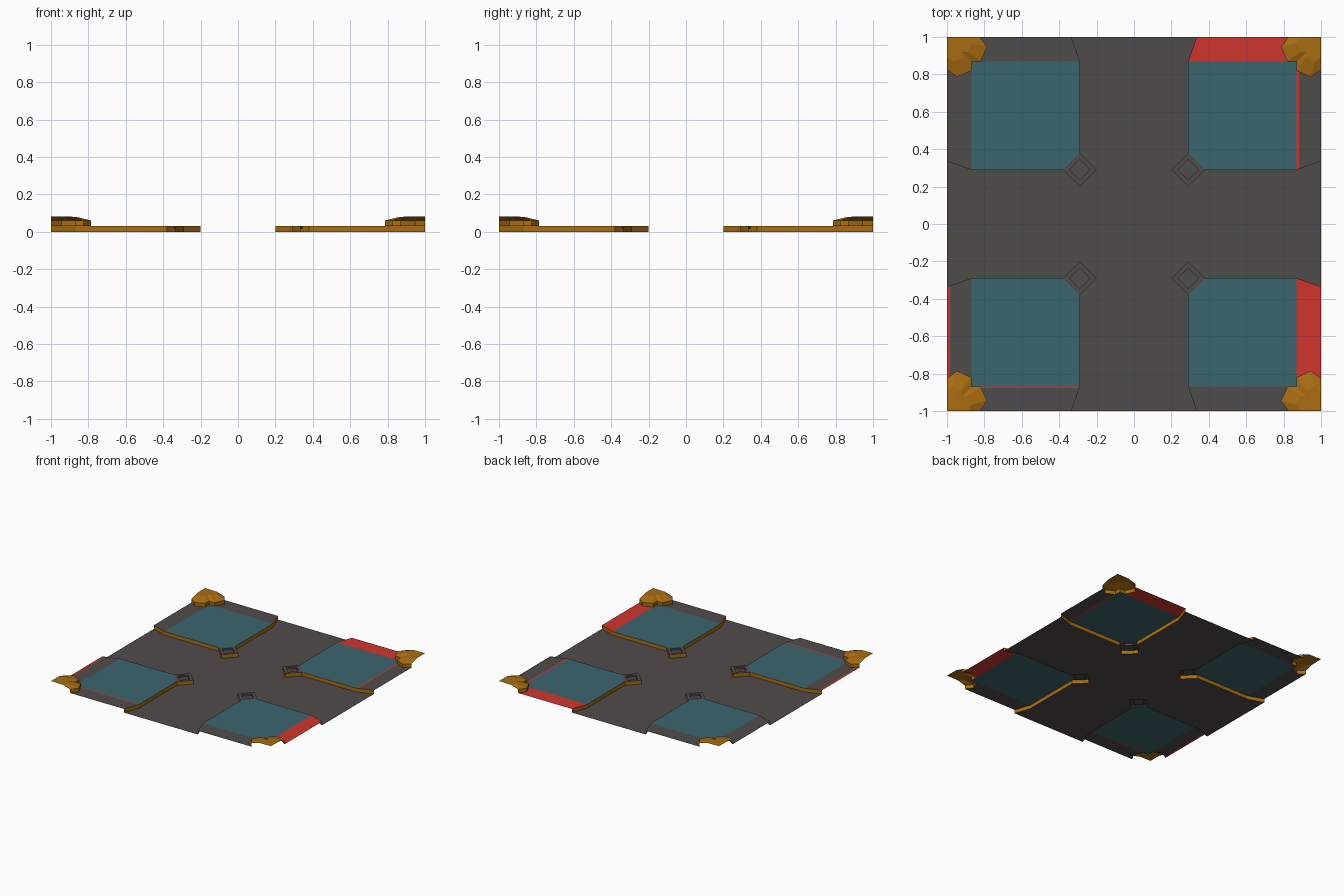
import bpy, bmesh

if "Cube" in bpy.data.objects:
    bpy.data.objects.remove(bpy.data.objects["Cube"])

H = 0.03          # height of the raised corner panels
A, B, F = 0.29, 0.87, 0.335   # panel inner edge, outer edge, flared end
D, D2 = 0.09, 0.055           # stud half diagonals
QUADS = [(1, 1), (-1, 1), (-1, -1), (1, -1)]


def mat(name, rgb):
    m = bpy.data.materials.new(name)
    m.diffuse_color = (*rgb, 1)
    m.use_nodes = True
    m.node_tree.nodes["Principled BSDF"].inputs["Base Color"].default_value = m.diffuse_color
    return m


GREY = mat("dark grey", (0.078, 0.071, 0.069))
TEAL = mat("teal", (0.043, 0.13, 0.153))
RED = mat("red", (0.63, 0.036, 0.028))
GOLD = mat("amber", (0.40, 0.152, 0.006))


def build(name, mats, faces):
    """faces: list of (points, material index); optional rule applied later"""
    bm = bmesh.new()
    for pts, mi in faces:
        f = bm.faces.new([bm.verts.new(p) for p in pts])
        f.material_index = mi
    bmesh.ops.remove_doubles(bm, verts=bm.verts, dist=1e-5)
    return finish(name, mats, bm)


def finish(name, mats, bm):
    me = bpy.data.meshes.new(name)
    bm.to_mesh(me)
    bm.free()
    for m in mats:
        me.materials.append(m)
    ob = bpy.data.objects.new(name, me)
    bpy.context.collection.objects.link(ob)
    return ob


def place(pts, q):
    """mirror points of the +x +y quadrant into quadrant q, keeping winding"""
    out = [(x * q[0], y * q[1], z) for x, y, z in pts]
    return out if q[0] * q[1] > 0 else out[::-1]


def flat(pts, z):
    return [(x, y, z) for x, y in pts]


def swap(pts):
    """mirror across the quadrant diagonal, keeping winding"""
    return [(y, x) for x, y in pts][::-1]


# inner boundary of one raised panel, running round the stud
edge = [(1, F), (B, A), (A + D, A), (A, A - D), (A - D, A), (A, A + D), (A, B), (F, 1)]

# cross shaped floor
outline = []
for q in QUADS:
    p = [(x * q[0], y * q[1], 0) for x, y in edge]
    outline += p if q[0] * q[1] > 0 else p[::-1]
build("floor", [GREY], [(outline, 0)])

# raised panels: teal squares
square = [(A + D, A), (B, A), (B, B), (A, B), (A, A + D)]
build("panel_tops", [TEAL], [(place(flat(square, H), q), 0) for q in QUADS])

# walls round each panel and stud
walls = []
for q in QUADS:
    for a, b in zip(edge, edge[1:]):
        w = [(*b, 0), (*a, 0), (*a, H), (*b, H)]
        walls.append((place(w, q), 0))
build("panel_walls", [GOLD], walls)

# border strips with red markings
strip = [(A, B), (0.82, B), (0.785, 0.945), (0.825, 1), (F, 1)]
bm = bmesh.new()
for q in QUADS:
    for s in (strip, swap(strip)):
        bm.faces.new([bm.verts.new(p) for p in place(flat(s, H), q)])
for co, no in (((0.883, 0, 0), (1, 0, 0)), ((-0.983, 0, 0), (1, 0, 0)),
               ((0, -0.878, 0), (0, 1, 0))):
    bmesh.ops.bisect_plane(bm, geom=bm.verts[:] + bm.edges[:] + bm.faces[:],
                           plane_co=co, plane_no=no)
for f in bm.faces:
    xs, ys = [v.co.x for v in f.verts], [v.co.y for v in f.verts]
    c = f.calc_center_median()
    back = c.x > 0 and min(ys) > B - 0.01
    right = c.y < 0 and min(xs) > B - 0.01
    thin_r = c.y > 0 and min(xs) > B - 0.01 and max(xs) < 0.884
    thin_l = c.y < 0 and max(xs) < -0.982
    thin_f = c.x < 0 and max(ys) < -B + 0.01 and min(ys) > -0.879
    f.material_index = int(back or right or thin_r or thin_l or thin_f)
finish("border_strips", [GREY, RED], bm)


# diamond studs with a recessed middle
def diamond(r, z):
    return [(A + r, A, z), (A, A + r, z), (A - r, A, z), (A, A - r, z)]


studs = []
for q in QUADS:
    o, i, lo = diamond(D, H), diamond(D2, H), diamond(D2, H - 0.015)
    for k in range(4):
        n = (k + 1) % 4
        studs.append((place([o[k], o[n], i[n], i[k]], q), 0))
        studs.append((place([i[k], i[n], lo[n], lo[k]], q), 0))
    studs.append((place(lo, q), 0))
build("studs", [GREY], studs)

# faceted corner caps, open on the outside
rim = [(0.825, 1), (0.785, 0.945), (0.82, B), (B, B), (B, 0.82), (0.945, 0.785), (1, 0.825)]
crown = [(1 - (1 - x) * 0.62, 1 - (1 - y) * 0.62) for x, y in rim]
caps = []
for q in QUADS:
    for k in range(len(rim) - 1):
        a, b, c, d = rim[k], rim[k + 1], crown[k + 1], crown[k]
        caps.append((place([(*a, H), (*b, H), (*b, 0.06), (*a, 0.06)], q), 0))
        caps.append((place([(*a, 0.06), (*b, 0.06), (*c, 0.08)], q), 0))
        caps.append((place([(*a, 0.06), (*c, 0.08), (*d, 0.08)], q), 0))
        caps.append((place([(*d, 0.08), (*c, 0.08), (1, 1, 0.082)], q), 0))
build("corner_caps", [GOLD], caps)
